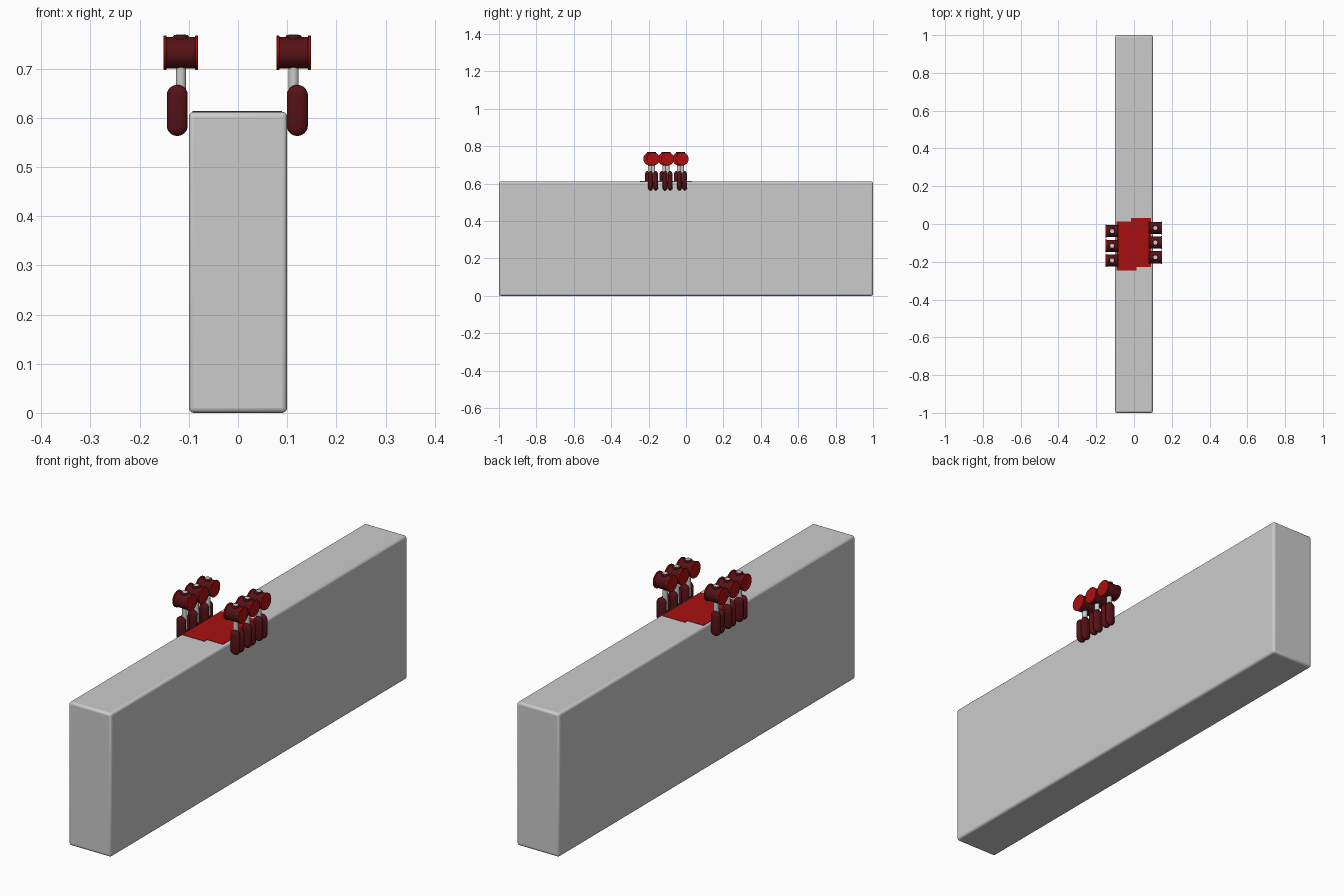
import bpy, math
from mathutils import Matrix, Vector

if "Cube" in bpy.data.objects:
    bpy.data.objects.remove(bpy.data.objects["Cube"], do_unlink=True)


def material(name, rgb):
    m = bpy.data.materials.new(name)
    m.use_nodes = True
    m.diffuse_color = (*rgb, 1)
    m.node_tree.nodes["Principled BSDF"].inputs["Base Color"].default_value = (*rgb, 1)
    return m


grey = material("light grey", (0.6, 0.6, 0.6))
red = material("bright red", (0.4, 0.005, 0.005))
maroon = material("dark red", (0.09, 0.006, 0.008))

# The right cluster is the left one turned half a circle about this pivot
PIVOT = Vector((-0.0015, -0.107, 0))


def finish(name, mat, bevel=0, segments=3, turn=0):
    ob = bpy.context.object
    ob.name = name
    bpy.ops.object.transform_apply(location=True, rotation=True, scale=True)
    ob.data.materials.append(mat)
    if bevel:
        mod = ob.modifiers.new("Bevel", 'BEVEL')
        mod.width, mod.segments = bevel, segments
    if turn:
        ob.data.transform(Matrix.Translation(PIVOT) @ Matrix.Rotation(turn, 4, 'Z')
                          @ Matrix.Translation(-PIVOT))
    bpy.ops.object.shade_smooth_by_angle(angle=math.radians(40))
    return ob


def box(name, mat, centre, size, bevel=0, turn=0):
    bpy.ops.mesh.primitive_cube_add(size=1, location=centre)
    bpy.context.object.scale = size
    return finish(name, mat, bevel, turn=turn)


def rod(name, mat, centre, radius, length, axis='Z', bevel=0, segments=3, turn=0):
    rot = (0, math.pi / 2, 0) if axis == 'X' else (0, 0, 0)
    bpy.ops.mesh.primitive_cylinder_add(vertices=32, radius=radius, depth=length,
                                        location=centre, rotation=rot)
    return finish(name, mat, bevel, segments, turn)


def capsule(name, mat, centre, radius, length, squash, turn):
    # Sphere split at its equator and stretched into a pill, flattened in y
    bpy.ops.mesh.primitive_uv_sphere_add(segments=24, ring_count=13, radius=radius,
                                         location=centre)
    ob = bpy.context.object
    for v in ob.data.vertices:
        v.co.z += math.copysign(length / 2 - radius, v.co.z)
        v.co.y *= squash
    return finish(name, mat, turn=turn)


# Long upright slab
box("slab", grey, (0, 0, 0.306), (0.2, 2, 0.612), bevel=0.01)

for side, turn in (("left", 0), ("right", math.pi)):
    # Thin red pad on the slab top
    box(f"{side}_pad", red, (0.036, -0.098, 0.612), (0.106, 0.26, 0.003), turn=turn)

    for i in range(3):
        y = -0.021 - 0.0775 * i
        tag = f"{side}_{i + 1}"
        # Post running through the drum, with a collar on top
        rod(f"post_{tag}", grey, (0.113, y, 0.69), 0.0105, 0.158, turn=turn)
        rod(f"collar_{tag}", maroon, (0.113, y, 0.757), 0.016, 0.022, bevel=0.003, turn=turn)
        # Spool drum with a flange at each end
        rod(f"drum_{tag}", maroon, (0.113, y, 0.732), 0.032, 0.062, 'X', turn=turn)
        for end, x in (("inner", 0.081), ("outer", 0.145)):
            rod(f"{end}_flange_{tag}", red, (x, y, 0.732), 0.035, 0.006, 'X',
                bevel=0.001, segments=1, turn=turn)
        # Pair of flattened pills gripping the post foot
        for grip, dy in (("front", -0.014), ("back", 0.014)):
            capsule(f"{grip}_pill_{tag}", maroon, (0.1205, y + dy, 0.615),
                    0.0215, 0.104, 0.62, turn)
